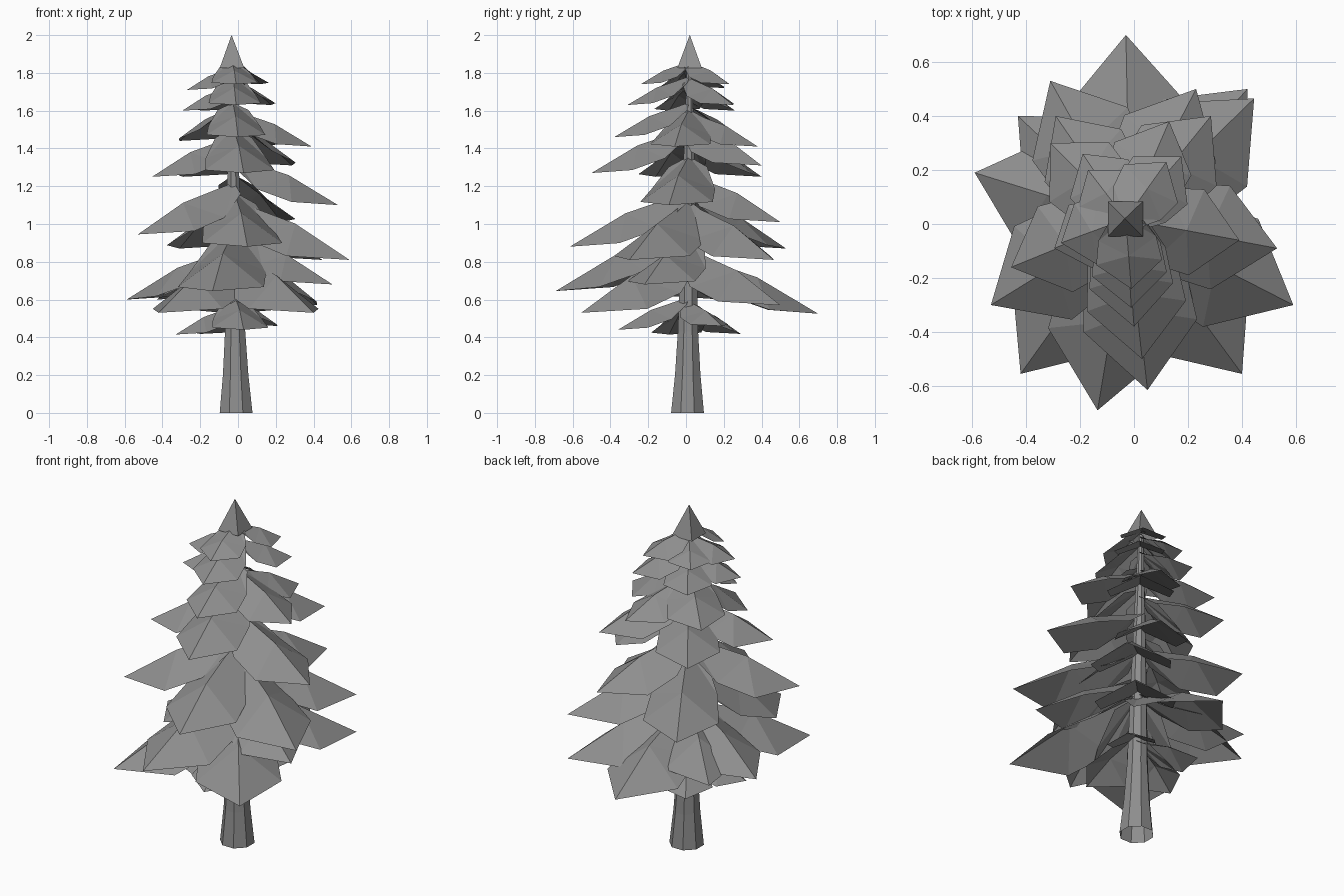
import bpy
import bmesh
import math
from mathutils import Vector

default_cube = bpy.data.objects.get("Cube")
if default_cube:
    bpy.data.objects.remove(default_cube, do_unlink=True)

# One plain grey covers the whole tree
grey = bpy.data.materials.new("plain_grey")
grey.use_nodes = True
grey_colour = (0.27, 0.27, 0.27, 1)
grey.diffuse_color = grey_colour
grey.node_tree.nodes["Principled BSDF"].inputs["Base Color"].default_value = grey_colour

BASE = Vector((-0.01, 0.008, 0))
PEAK = Vector((-0.034, 0.02, 2))


def axis_at(height):
    """Centre of the slightly leaning trunk at a given height."""
    return BASE.lerp(PEAK, height / PEAK.z)


def finish(bm, name):
    mesh = bpy.data.meshes.new(name)
    bm.to_mesh(mesh)
    bm.free()
    mesh.materials.append(grey)
    obj = bpy.data.objects.new(name, mesh)
    bpy.context.collection.objects.link(obj)
    return obj


def stacked_rings(name, rings, sides, turn):
    """Faceted, open-ended tapering shell from (height, radius) rings."""
    bm = bmesh.new()
    loops = []
    for height, radius in rings:
        centre = axis_at(height)
        loop = []
        for i in range(sides):
            angle = turn + math.tau * i / sides
            offset = Vector((math.cos(angle), math.sin(angle), 0)) * radius
            loop.append(bm.verts.new(centre + offset))
        loops.append(loop)
    for lower, upper in zip(loops, loops[1:]):
        for i in range(sides):
            j = (i + 1) % sides
            bm.faces.new((lower[i], lower[j], upper[j], upper[i]))
    return finish(bm, name)


def bough(name, tip):
    """Folded, drooping leaf with a raised ridge that ends in a point."""
    tip = Vector(tip)
    root = axis_at(tip.z)
    along = tip - root
    along.z = 0
    length = along.length
    along.normalize()
    across = Vector((-along.y, along.x, 0))
    half_width = 0.06 + 0.24 * length

    bm = bmesh.new()

    def point(reach, side, rise):
        place = root + along * reach * length + across * side * half_width
        place.z = tip.z + rise * length
        return bm.verts.new(place)

    ridge = [point(0, 0, 0.46), point(0.53, 0, 0.28), point(1, 0, 0)]
    for side in (1, -1):
        inner = point(0.04, side * 0.53, 0.36)
        middle = point(0.28, side * 0.88, 0.15)
        outer = point(0.62, side, 0.03)
        panels = [
            (ridge[0], inner, middle),
            (ridge[0], middle, ridge[1]),
            (ridge[1], middle, outer),
            (ridge[1], outer, ridge[2]),
        ]
        for panel in panels:
            bm.faces.new(panel if side < 0 else panel[::-1])
    bm.normal_update()
    for face in bm.faces:
        if face.normal.z < 0:
            face.normal_flip()
    return finish(bm, name)


# Trunk, flared at the foot and running up inside the boughs
stacked_rings("trunk", [(0, .094), (.2, .073), (.43, .058), (1.2, .036), (1.84, .015)],
              8, math.pi / 8)

# Pointed crown
stacked_rings("crown", [(1.825, .092), (2, .0005)], 4, math.pi / 4)

# Bough tips, grouped from the ground upward
tiers = {
    "skirt_bough": [(.03, -.36, .44), (-.33, -.09, .415), (-.2, .29, .418), (.21, .19, .46)],
    "low_bough": [(-.42, -.555, .53), (.4, -.555, .53), (-.03, .7, .525),
                  (.42, .5, .57)],
    "broad_bough": [(-.135, -.69, .645), (-.59, .19, .6), (.5, -.22, .68), (-.43, .4, .6)],
    "middle_bough": [(.05, -.615, .88), (.59, -.3, .81), (.445, .465, .81),
                     (-.31, .53, .87), (-.53, -.3, .945)],
    "upper_bough": [(.53, -.09, 1.1), (.23, .5, 1.01)],
    "high_bough": [(.03, -.5, 1.27), (-.455, -.16, 1.25), (.285, .4, 1.31), (-.29, .4, 1.25)],
    "slim_bough": [(0, -.38, 1.46), (.39, -.06, 1.41), (-.31, .3, 1.44), (.13, .38, 1.41)],
    "small_bough": [(-.01, -.31, 1.63), (-.295, -.09, 1.6), (.175, .25, 1.63), (-.19, .26, 1.6)],
    "top_bough": [(-.01, -.24, 1.74), (-.27, -.07, 1.71), (.12, .23, 1.74), (-.17, .2, 1.72)],
}
for tier_name, tips in tiers.items():
    for number, tip in enumerate(tips, 1):
        bough(f"{tier_name}_{number}", tip)
